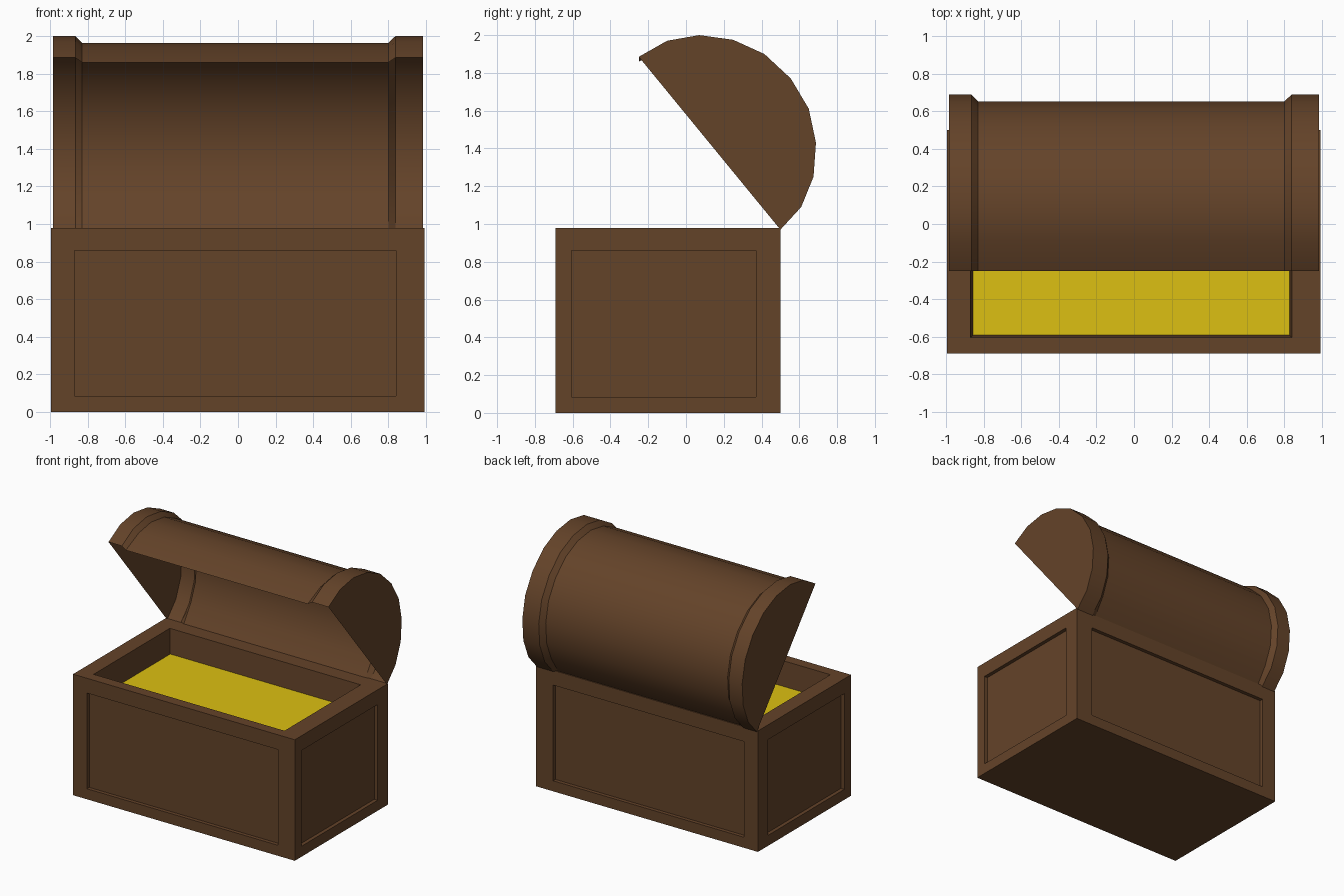
import bpy, bmesh, math
from mathutils import Vector

cube = bpy.data.objects.get("Cube")
if cube:
    bpy.data.objects.remove(cube, do_unlink=True)


def make_material(name, color):
    mat = bpy.data.materials.new(name)
    mat.use_nodes = True
    mat.diffuse_color = color
    bsdf = next(n for n in mat.node_tree.nodes if n.type == 'BSDF_PRINCIPLED')
    bsdf.inputs["Base Color"].default_value = color
    bsdf.inputs["Roughness"].default_value = 0.8
    return mat


wood = make_material("brown wood", (0.127, 0.056, 0.022, 1))
gold = make_material("yellow gold", (0.72, 0.53, 0.006, 1))


def make_object(name, bm, mats):
    mesh = bpy.data.meshes.new(name)
    bm.to_mesh(mesh)
    bm.free()
    obj = bpy.data.objects.new(name, mesh)
    bpy.context.collection.objects.link(obj)
    for m in mats:
        mesh.materials.append(m)
    return obj


# Chest body: a box whose sides are recessed and whose top is sunk to the gold
LOW, HIGH = Vector((-0.995, -0.69, 0)), Vector((0.992, 0.5, 0.98))
PANEL_LOW, PANEL_HIGH = Vector((-0.87, -0.605, 0.085)), Vector((0.84, 0.37, 0.86))


def sink(bm, face, depth, taper=0.0):
    """Inset a face to the panel bounds, then push it inward."""
    normal = face.normal.copy()
    axis = max(range(3), key=lambda i: abs(normal[i]))
    middle = face.calc_center_median()
    bmesh.ops.inset_individual(bm, faces=[face], thickness=0.05)
    for v in face.verts:
        for i in range(3):
            if i != axis:
                v.co[i] = PANEL_LOW[i] if v.co[i] < middle[i] else PANEL_HIGH[i]
    floor = bmesh.ops.extrude_discrete_faces(bm, faces=[face])["faces"][0]
    for v in floor.verts:
        for i in range(3):
            if i != axis:
                v.co[i] += taper if v.co[i] < middle[i] else -taper
        v.co -= normal * depth
    return floor


bm = bmesh.new()
bmesh.ops.create_cube(bm, size=1)
for v in bm.verts:
    for i in range(3):
        v.co[i] = LOW[i] if v.co[i] < 0 else HIGH[i]
bm.normal_update()
for face in list(bm.faces):
    if face.normal.z > 0.5:
        treasure = sink(bm, face, 0.2, 0.013)
        treasure.material_index = 1
    elif face.normal.z > -0.5:
        sink(bm, face, 0.03)
make_object("chest_body", bm, [wood, gold])

# Open lid: a thin rounded shell with raised bands and flat ends
ARC = [(0.5, 0.97), (0.61, 1.09), (0.675, 1.25), (0.688, 1.43), (0.65, 1.61),
       (0.555, 1.77), (0.415, 1.9), (0.25, 1.975), (0.07, 2.0), (-0.1, 1.97),
       (-0.25, 1.885)]
CENTER = Vector((0.125, 1.43))
inner = [CENTER + (Vector(p) - CENTER) * 0.937 for p in ARC]
inner[0], inner[-1] = (0.492, 0.98), (-0.25, 1.86)
stations = [(-0.985, ARC), (-0.865, ARC), (-0.83, inner),
            (0.8, inner), (0.838, ARC), (0.985, ARC)]

bm = bmesh.new()
rings = [[bm.verts.new((x, y, z)) for y, z in prof] for x, prof in stations]
for a, b in zip(rings, rings[1:]):
    for i in range(len(ARC) - 1):
        bm.faces.new((a[i], b[i], b[i + 1], a[i + 1]))
bm.faces.new(rings[0])
bm.faces.new(rings[-1][::-1])
bmesh.ops.recalc_face_normals(bm, faces=bm.faces)
bm.normal_update()
# Make the shell face outward
if sum(f.normal.dot(f.calc_center_median() - Vector((0, 0.125, 1.43)))
       for f in bm.faces) < 0:
    bmesh.ops.reverse_faces(bm, faces=bm.faces)
lid = make_object("chest_lid", bm, [wood])

bpy.ops.object.select_all(action='DESELECT')
lid.select_set(True)
bpy.context.view_layer.objects.active = lid
bpy.ops.object.shade_smooth_by_angle(angle=math.radians(25))
